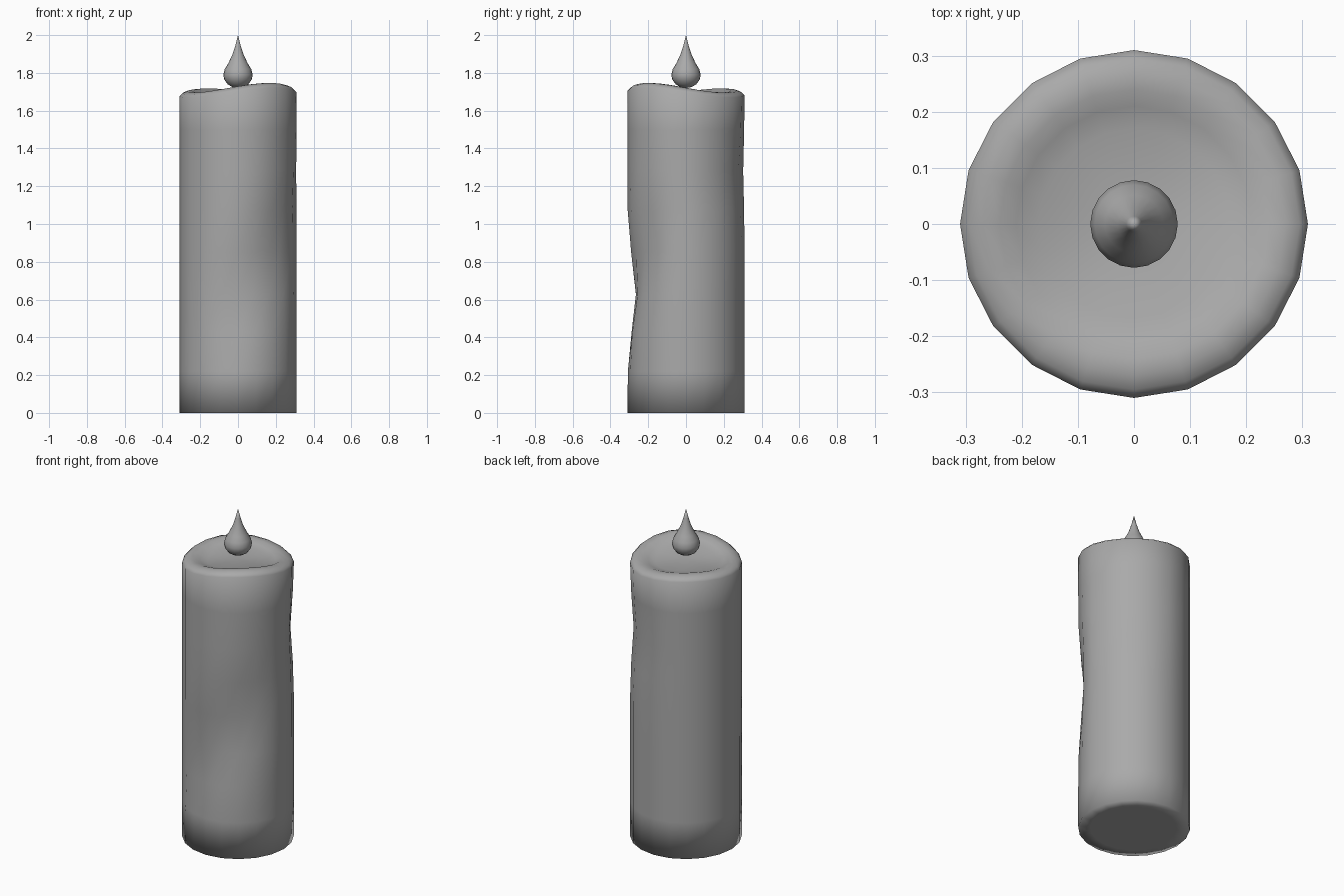
import bpy
import bmesh
from math import cos, sin, pi, radians, exp

cube = bpy.data.objects.get("Cube")
if cube:
    bpy.data.objects.remove(cube, do_unlink=True)

SIDES = 20
gray = bpy.data.materials.new("wax gray")
gray.use_nodes = True
gray.diffuse_color = (0.4, 0.4, 0.4, 1)
gray.node_tree.nodes["Principled BSDF"].inputs["Base Color"].default_value = gray.diffuse_color


def lathe(name, profile, shape):
    """Spin (radius, height) pairs; shape(angle, r, z) may warp each point."""
    bm = bmesh.new()
    rings = []
    for r, z in profile:
        if r == 0:
            rings.append([bm.verts.new((0, 0, z))])
            continue
        ring = []
        for i in range(SIDES):
            a = 2 * pi * i / SIDES
            rr, zz = shape(a, r, z)
            ring.append(bm.verts.new((rr * cos(a), rr * sin(a), zz)))
        rings.append(ring)
    for low, high in zip(rings, rings[1:]):
        for i in range(SIDES):
            j = (i + 1) % SIDES
            corners = [low[i % len(low)], low[j % len(low)],
                       high[j % len(high)], high[i % len(high)]]
            bm.faces.new(list(dict.fromkeys(corners)))
    bmesh.ops.recalc_face_normals(bm, faces=bm.faces)
    for f in bm.faces:
        f.smooth = True
    mesh = bpy.data.meshes.new(name)
    bm.to_mesh(mesh)
    bm.free()
    mesh.materials.append(gray)
    obj = bpy.data.objects.new(name, mesh)
    bpy.context.collection.objects.link(obj)
    return obj


def angle_from(a, degrees):
    """Signed distance in radians from a direction."""
    return (a - radians(degrees) + pi) % (2 * pi) - pi


def melted(a, r, z):
    # Uneven melted rim
    if z > 1.6:
        d = angle_from(a, -50)
        z += (0.015 * cos(d) + 0.018 * cos(2 * d)) * min(1, r / 0.25)
        return r, z
    if z > 0:
        # Slanted dent at the front, shallow one at the back
        d = angle_from(a, -72)
        middle = 0.71 + 0.25 * d
        r -= 0.046 * exp(-(d / 0.85) ** 4 - ((z - middle) / 0.24) ** 2)
        d = angle_from(a, 50)
        r -= 0.02 * exp(-(d / 0.7) ** 4 - ((z - 1.28) / 0.2) ** 2)
    return r, z


# Candle body: base, wall, rounded rim and shallow dish
R = 0.31
wall = [(R, z) for z in (0, 0.22, 0.43, 0.63, 0.85, 1.07, 1.28, 1.5)]
rim = [(R, 1.69), (0.295, 1.705), (0.27, 1.714), (0.24, 1.715),
       (0.21, 1.703), (0.17, 1.693), (0, 1.69)]
lathe("candle_body", [(0, 0), (0.24, 0)] + wall + rim, melted)

# Teardrop flame
flame = [(0, 1.72), (0.03, 1.725), (0.055, 1.74), (0.073, 1.765),
         (0.078, 1.79), (0.07, 1.82), (0.052, 1.85), (0.03, 1.895),
         (0.014, 1.945), (0, 2.0)]
lathe("flame", flame, lambda a, r, z: (r, z))
